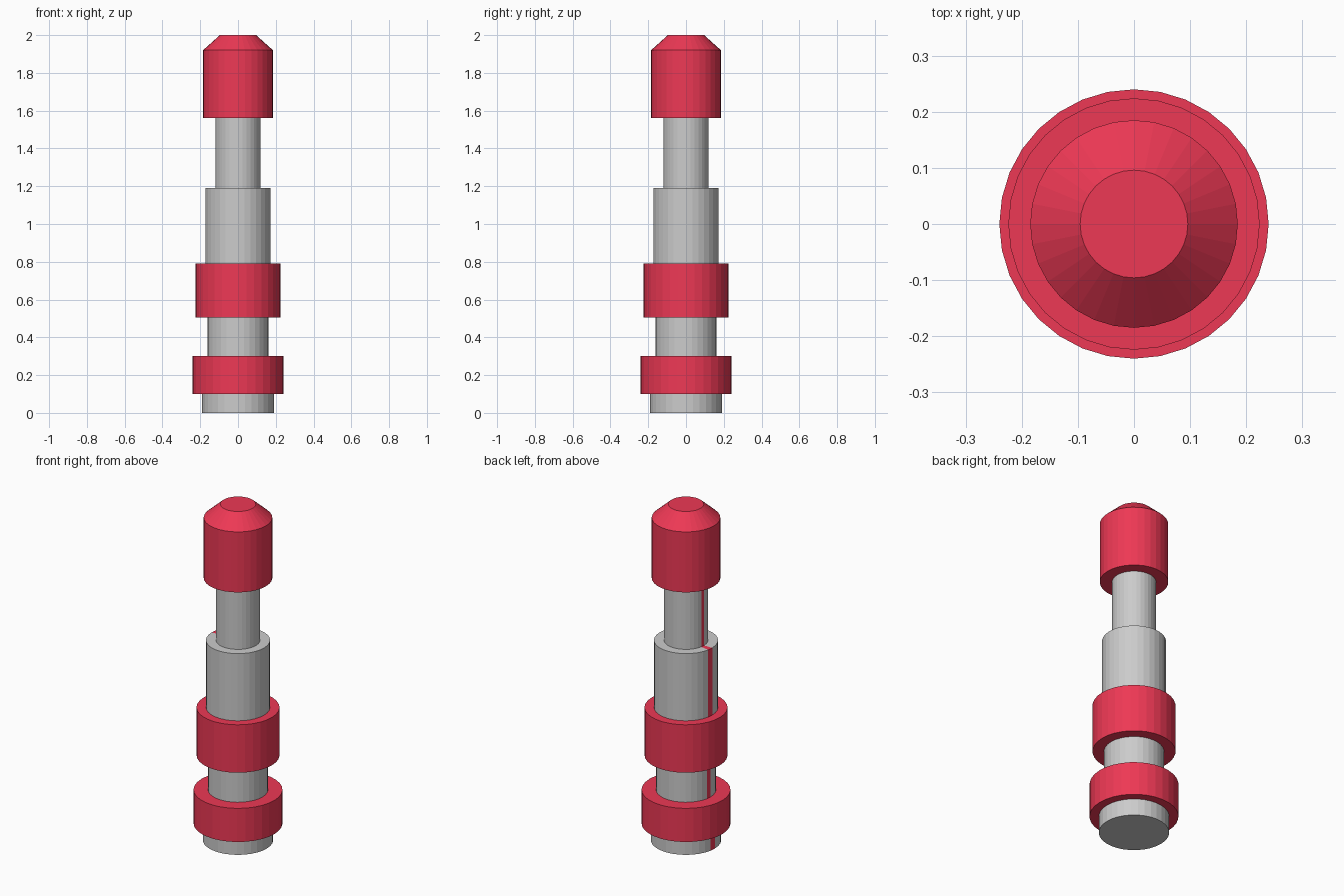
import bpy, bmesh
from math import cos, sin, tau

if "Cube" in bpy.data.objects:
    bpy.data.objects.remove(bpy.data.objects["Cube"])

SIDES = 32
GREY, RED = 0, 1

# Profile from bottom to top: (radius, height, colour of the band rising to this point)
PROFILE = [
    (0.19, 0.00, GREY), (0.19, 0.10, GREY),                        # foot
    (0.24, 0.10, RED), (0.24, 0.30, RED), (0.162, 0.30, RED),      # lower collar
    (0.162, 0.505, GREY),                                          # lower neck
    (0.224, 0.505, RED), (0.224, 0.79, RED), (0.173, 0.79, RED),   # upper collar
    (0.173, 1.19, GREY), (0.119, 1.19, GREY),                      # shaft and shoulder
    (0.119, 1.56, GREY),                                           # upper neck
    (0.185, 1.56, RED), (0.185, 1.92, RED), (0.096, 2.00, RED),    # bevelled cap
]


def ring(bm, r, z):
    return [bm.verts.new((r * cos(tau * i / SIDES), r * sin(tau * i / SIDES), z))
            for i in range(SIDES)]


bm = bmesh.new()
rings = [ring(bm, r, z) for r, z, _ in PROFILE]

# Flat bottom and top
bm.faces.new(rings[0][::-1]).material_index = GREY
bm.faces.new(rings[-1]).material_index = RED

# Lathed bands; one column of faces on the -x side is a red stripe
stripe = SIDES // 2 - 1
for low, high, (_, _, colour) in zip(rings, rings[1:], PROFILE[1:]):
    for i in range(SIDES):
        j = (i + 1) % SIDES
        face = bm.faces.new((low[i], low[j], high[j], high[i]))
        face.material_index = RED if i == stripe else colour

mesh = bpy.data.meshes.new("banded_post")
bm.to_mesh(mesh)
bm.free()

grey = bpy.data.materials.new("plain_grey")
red = bpy.data.materials.new("red_paint")
red.diffuse_color = (0.85, 0.04, 0.09, 1)
red.use_nodes = True
red.node_tree.nodes["Principled BSDF"].inputs["Base Color"].default_value = red.diffuse_color
mesh.materials.append(grey)
mesh.materials.append(red)

post = bpy.data.objects.new("banded_post", mesh)
bpy.context.collection.objects.link(post)
